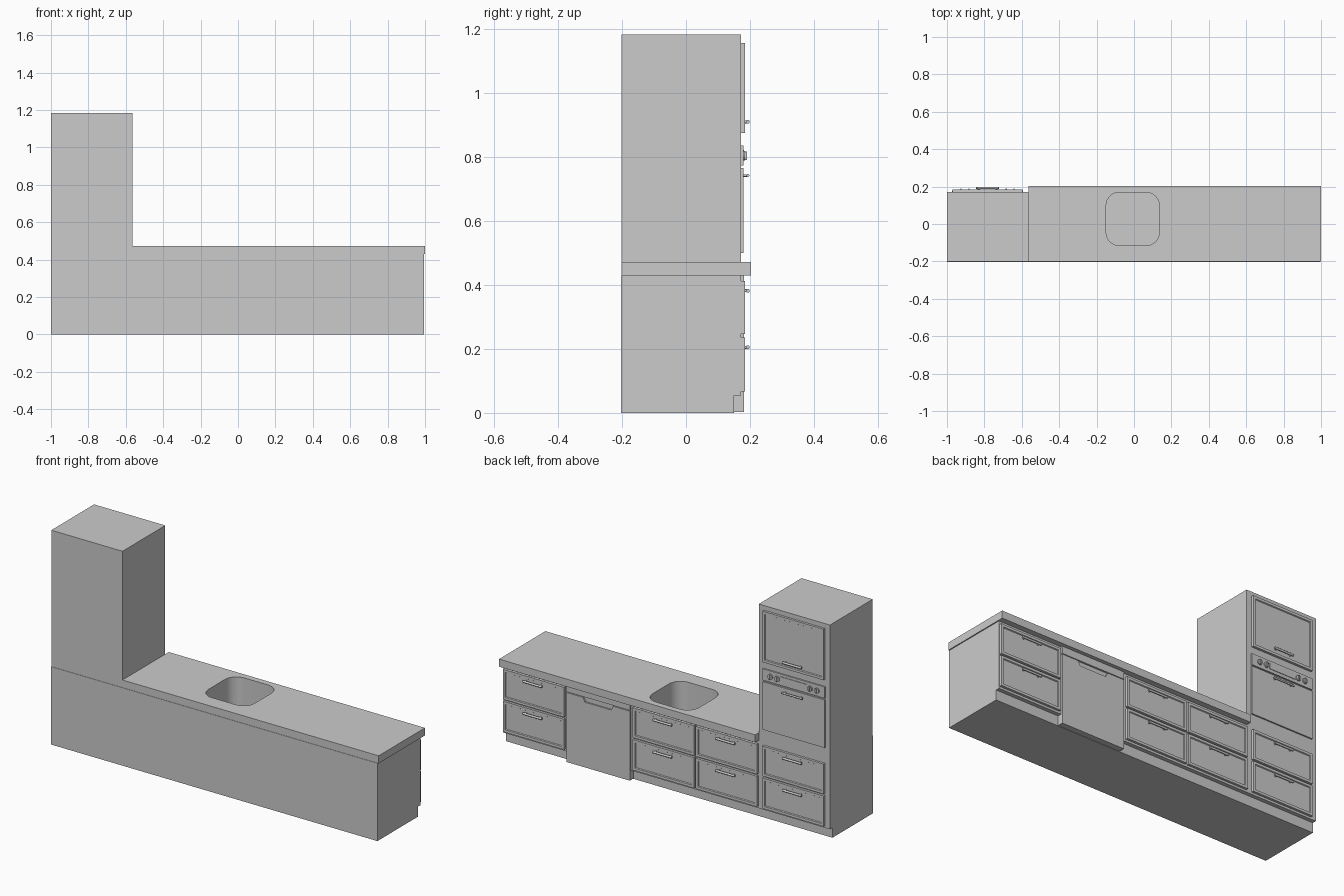
import bpy, bmesh, math
from mathutils import Matrix, Vector

if "Cube" in bpy.data.objects:
    bpy.data.objects.remove(bpy.data.objects["Cube"])


def finish(name, bm, smooth=False):
    bmesh.ops.recalc_face_normals(bm, faces=bm.faces)
    me = bpy.data.meshes.new(name)
    bm.to_mesh(me)
    bm.free()
    ob = bpy.data.objects.new(name, me)
    bpy.context.collection.objects.link(ob)
    if smooth:
        bpy.ops.object.select_all(action='DESELECT')
        ob.select_set(True)
        bpy.context.view_layer.objects.active = ob
        bpy.ops.object.shade_smooth_by_angle(angle=math.radians(35))
    return ob


def add_box(bm, x0, x1, y0, y1, z0, z1):
    m = Matrix.Translation(((x0 + x1) / 2, (y0 + y1) / 2, (z0 + z1) / 2)) \
        @ Matrix.Diagonal((x1 - x0, y1 - y0, z1 - z0, 1))
    return bmesh.ops.create_cube(bm, size=1, matrix=m)['verts']


def box(name, *dims):
    bm = bmesh.new()
    add_box(bm, *dims)
    return finish(name, bm)


def add_rod(bm, a, b, r, seg=12):
    a, b = Vector(a), Vector(b)
    m = Matrix.Translation((a + b) / 2) @ (b - a).to_track_quat('Z', 'Y').to_matrix().to_4x4()
    bmesh.ops.create_cone(bm, cap_ends=True, segments=seg, radius1=r, radius2=r,
                          depth=(b - a).length, matrix=m)


def prism(name, pts, axis, lo, hi):
    """Extrude a 2D outline along x, y or z."""
    place = {'x': lambda u, v, t: (t, u, v), 'y': lambda u, v, t: (u, t, v),
             'z': lambda u, v, t: (u, v, t)}[axis]
    bm = bmesh.new()
    f = bm.faces.new([bm.verts.new(place(u, v, lo)) for u, v in pts])
    ext = bmesh.ops.extrude_face_region(bm, geom=[f])['geom']
    for v in ext:
        if isinstance(v, bmesh.types.BMVert):
            v.co['xyz'.index(axis)] = hi
    return finish(name, bm)


def panel(name, x0, x1, z0, z1, y0=0.172, y1=0.185):
    """Front with a raised frame and recessed centre."""
    bm = bmesh.new()
    add_box(bm, x0, x1, y0, y1, z0, z1)
    bm.normal_update()
    f = max(bm.faces, key=lambda f: f.calc_center_median().y)
    bmesh.ops.inset_region(bm, faces=[f], thickness=0.014, use_even_offset=True)
    bmesh.ops.inset_region(bm, faces=[f], thickness=0.003, depth=-0.005, use_even_offset=True)
    return finish(name, bm)


def handle(name, x, z, y0=0.178, y1=0.193, w=0.115, r=0.006):
    bm = bmesh.new()
    add_rod(bm, (x - w / 2, y1, z), (x + w / 2, y1, z), r)
    for s in (-1, 1):
        add_rod(bm, (x + s * w * 0.4, y0, z), (x + s * w * 0.4, y1, z), r * 0.8)
    return finish(name, bm, True)


def cut(ob, cutter):
    mod = ob.modifiers.new('cut', 'BOOLEAN')
    mod.operation = 'DIFFERENCE'
    mod.solver = 'EXACT'
    mod.object = cutter
    bpy.context.view_layer.objects.active = ob
    bpy.ops.object.modifier_apply(modifier=mod.name)


# carcass with toe-kick recess, tall cabinet and worktop
base = prism('base_carcass', [(-0.203, 0), (0.15, 0), (0.15, 0.055), (0.172, 0.055),
                              (0.172, 0.43), (-0.203, 0.43)], 'x', -1.0, 0.994)
box('tall_cabinet', -1.0, -0.565, -0.201, 0.172, 0.43, 1.183)
top = box('worktop', -0.565, 1.0, -0.201, 0.203, 0.43, 0.472)

# sink basin cut through worktop into the carcass
cx, cy, h, r = -0.007, 0.027, 0.142, 0.07
outline = []
for k, (sx, sy) in enumerate([(1, 1), (-1, 1), (-1, -1), (1, -1)]):
    for i in range(9):
        a = math.radians(90 * k + 90 * i / 8)
        outline.append((cx + sx * (h - r) + r * math.cos(a), cy + sy * (h - r) + r * math.sin(a)))
cutter = prism('sink_cutter', outline, 'z', 0.3, 0.6)
cutter.hide_render = True
for ob in (base, top):
    cut(ob, cutter)
bpy.data.objects.remove(cutter)
for ob in (base, top):
    bpy.ops.object.select_all(action='DESELECT')
    ob.select_set(True)
    bpy.context.view_layer.objects.active = ob
    bpy.ops.object.shade_smooth_by_angle(angle=math.radians(35))

# drawer stacks
for n, x in enumerate((-0.783, -0.375, 0.01, 0.803)):
    for m, (z0, z1, hz) in enumerate(((0.067, 0.236, 0.205), (0.246, 0.412, 0.382))):
        panel(f'drawer_front_{n}_{m}', x - 0.187, x + 0.187, z0, z1)
        handle(f'drawer_handle_{n}_{m}', x, hz)

# upper cupboard door
tx = -0.783
panel('upper_door', tx - 0.187, tx + 0.187, 0.875, 1.157)
handle('upper_door_handle', tx, 0.91)

# oven door, handle and control panel
box('oven_door', tx - 0.19, tx + 0.19, 0.17, 0.18, 0.5, 0.765)
handle('oven_handle', tx, 0.742, y0=0.175, w=0.125, r=0.005)
box('oven_controls', tx - 0.19, tx + 0.19, 0.17, 0.179, 0.773, 0.836)
box('oven_display', tx - 0.08, tx + 0.08, 0.175, 0.182, 0.79, 0.822)
for n, dx in enumerate((-0.142, -0.1, 0.1, 0.142)):
    bm = bmesh.new()
    add_rod(bm, (tx + dx, 0.176, 0.804), (tx + dx, 0.185, 0.804), 0.015, 20)
    add_box(bm, tx + dx - 0.003, tx + dx + 0.003, 0.183, 0.19, 0.791, 0.817)
    finish(f'oven_knob_{n}', bm, True)

# dishwasher with grip recess under its top strip
x0, x1, xm = 0.216, 0.604, 0.41
door = box('dishwasher_door', x0, x1, 0.149, 0.182, 0.002, 0.386)
grip = prism('grip_cutter', [(xm - 0.1, 0.4), (xm + 0.1, 0.4), (xm + 0.08, 0.362),
                             (xm - 0.08, 0.362)], 'y', 0.174, 0.2)
grip.hide_render = True
cut(door, grip)
bpy.data.objects.remove(grip)
box('dishwasher_top_strip', x0, x1, 0.16, 0.182, 0.39, 0.43)
